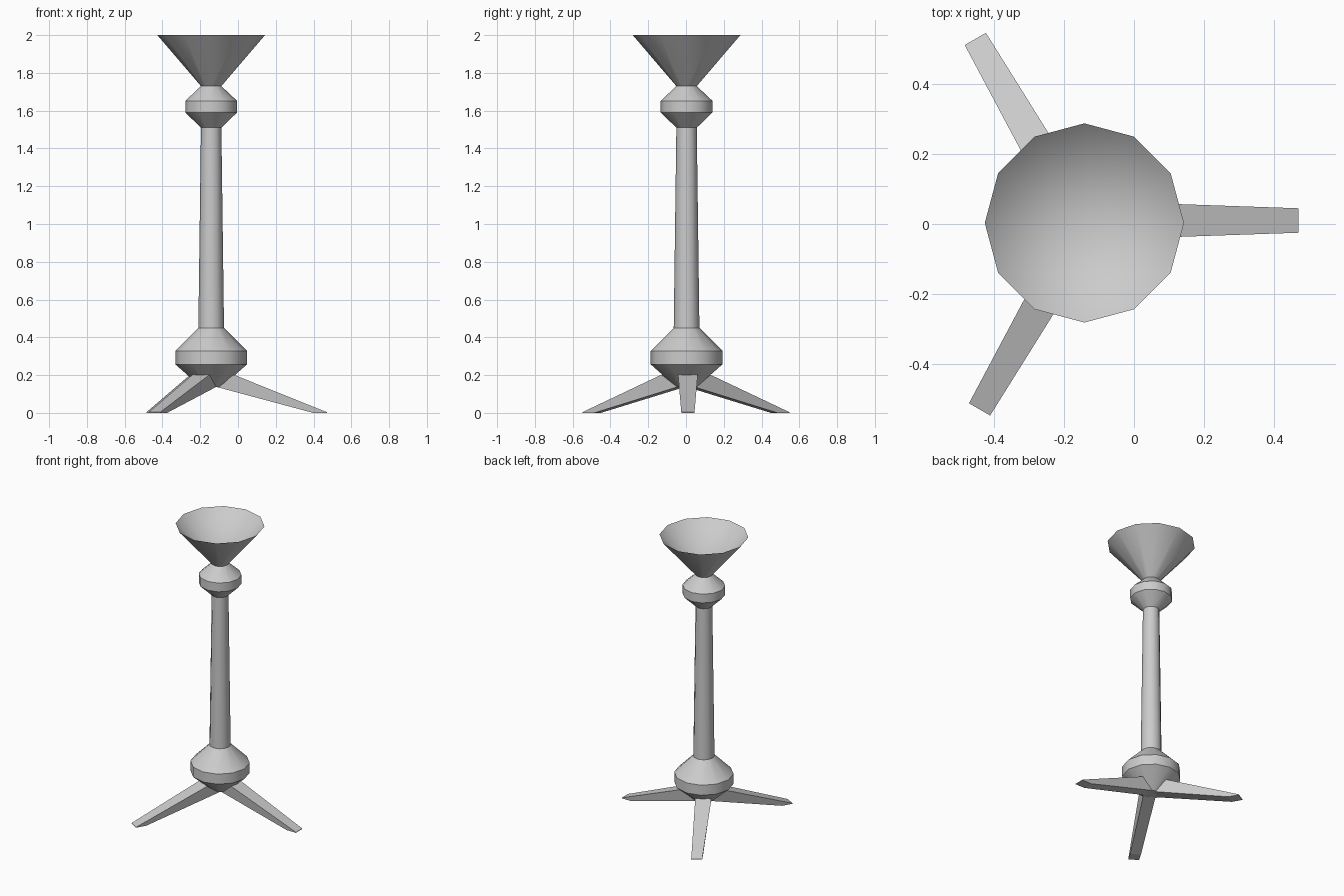
import bpy, bmesh, math
from mathutils import Matrix, Vector

if "Cube" in bpy.data.objects:
    bpy.data.objects.remove(bpy.data.objects["Cube"])

CENTRE = Vector((-0.142, 0.003, 0))
SIDES = 12


def finish(name, bm, angle=35):
    bmesh.ops.recalc_face_normals(bm, faces=bm.faces)
    mesh = bpy.data.meshes.new(name)
    bm.to_mesh(mesh)
    bm.free()
    obj = bpy.data.objects.new(name, mesh)
    bpy.context.collection.objects.link(obj)
    obj.location = CENTRE
    bpy.ops.object.select_all(action='DESELECT')
    obj.select_set(True)
    bpy.context.view_layer.objects.active = obj
    if angle:
        bpy.ops.object.shade_smooth_by_angle(angle=math.radians(angle))
    return obj


def lathe(name, profile):
    """Revolve (radius, z) points; a zero radius closes to a single point."""
    bm = bmesh.new()
    verts = [bm.verts.new((r, 0, z)) for r, z in profile]
    edges = [bm.edges.new(pair) for pair in zip(verts, verts[1:])]
    bmesh.ops.spin(bm, geom=verts + edges, cent=(0, 0, 0), axis=(0, 0, 1),
                   angle=math.tau, steps=SIDES, use_merge=False)
    bmesh.ops.remove_doubles(bm, verts=bm.verts, dist=0.0005)
    return finish(name, bm)


# Turned stem with a knob at each end, flaring into a hollow cup
lathe("stem_and_cup", [
    (0, 0.138), (0.055, 0.138), (0.19, 0.257), (0.19, 0.328),
    (0.068, 0.45), (0.054, 1.51), (0.137, 1.59), (0.137, 1.652),
    (0.054, 1.73), (0.285, 2.0), (0, 1.735)])

# Three splayed, tapering feet: (radius, half width, z) of each cross edge
SECTION = [(0.12, 0.052, 0.202), (0.612, 0.035, 0.004),
           (0.612, 0.035, 0.0), (0.54, 0.035, 0.0), (0.03, 0.04, 0.137)]
for i in range(3):
    bm = bmesh.new()
    left = [bm.verts.new((r, w + 0.007, z)) for r, w, z in SECTION]
    right = [bm.verts.new((r, 0.007 - w, z)) for r, w, z in SECTION]
    bm.faces.new(left)
    bm.faces.new(right)
    n = len(SECTION)
    for a in range(n):
        b = (a + 1) % n
        bm.faces.new((left[a], left[b], right[b], right[a]))
    bm.transform(Matrix.Rotation(i * math.tau / 3, 4, 'Z'))
    finish(f"foot_{i + 1}", bm, angle=None)
